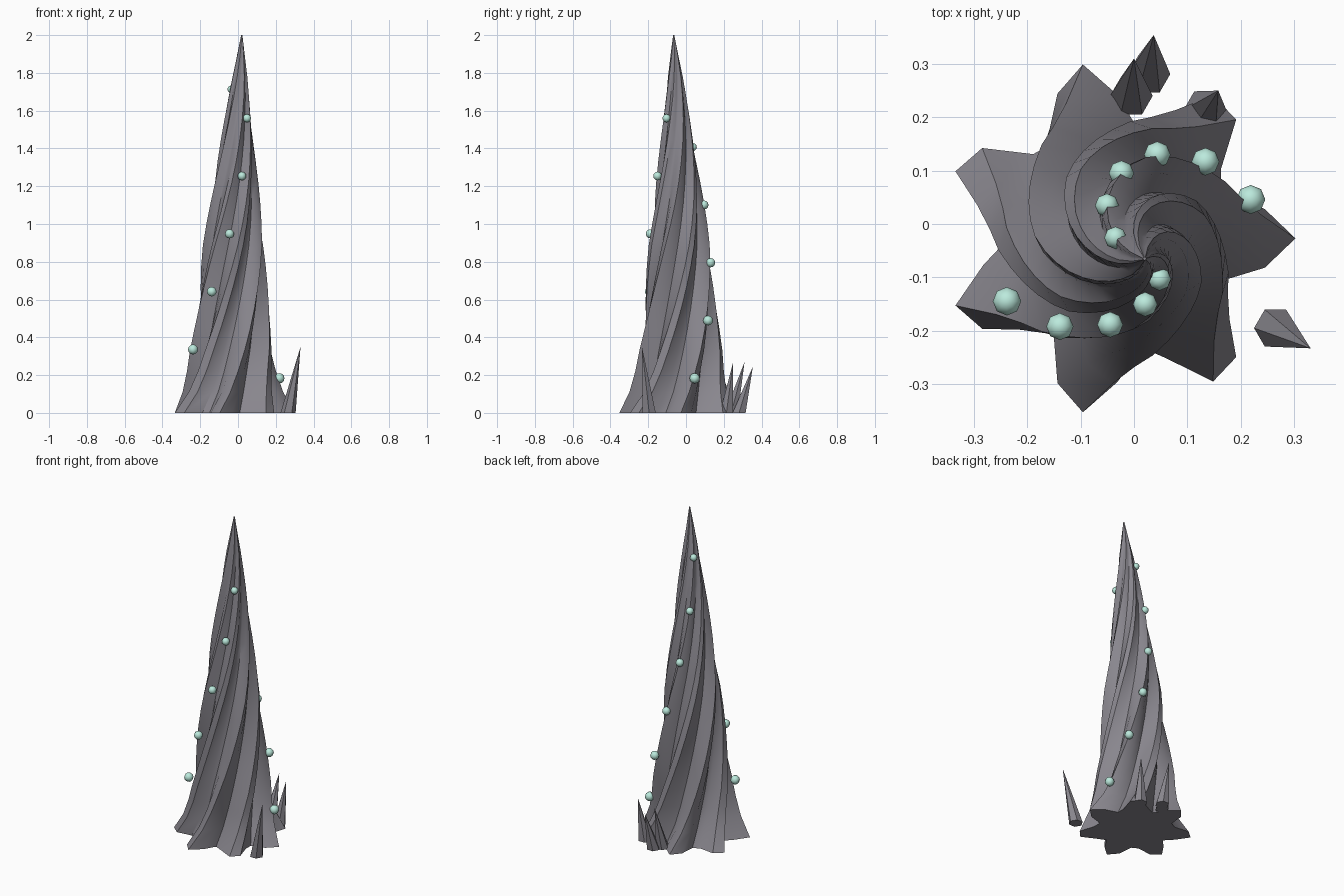
import bpy, bmesh, math
from mathutils import Vector

if "Cube" in bpy.data.objects:
    bpy.data.objects.remove(bpy.data.objects["Cube"])

H, LOBES, SEG, RINGS = 2.0, 7, 32, 18
TWIST = math.radians(84)          # twist per unit of height


def material(name, rgb):
    m = bpy.data.materials.new(name)
    m.diffuse_color = (*rgb, 1)
    m.use_nodes = True
    m.node_tree.nodes["Principled BSDF"].inputs["Base Color"].default_value = m.diffuse_color
    return m


stone = material("stone", (0.25, 0.24, 0.27))
mint = material("mint_glow", (0.5, 0.82, 0.72))


def make_object(name, bm, mat, smooth=None):
    bmesh.ops.recalc_face_normals(bm, faces=bm.faces)
    me = bpy.data.meshes.new(name)
    bm.to_mesh(me)
    bm.free()
    ob = bpy.data.objects.new(name, me)
    bpy.context.collection.objects.link(ob)
    me.materials.append(mat)
    if smooth:
        bpy.ops.object.select_all(action='DESELECT')
        ob.select_set(True)
        bpy.context.view_layer.objects.active = ob
        bpy.ops.object.shade_smooth_by_angle(angle=math.radians(smooth))
    return ob


# Leaning centre line of the spire
def axis(z):
    t = z / H
    return Vector((-0.031 + 0.051 * t * t, -0.027 - 0.038 * t * t, z))


# Mean radius by height: flared foot, slightly bulging taper
PROFILE = [(0, .269), (.11, .222), (.22, .199), (.34, .187), (.45, .175), (.6, .162),
           (.88, .142), (1.22, .104), (1.53, .068), (1.77, .038), (2, .003)]


def radius(z):
    for (z0, r0), (z1, r1) in zip(PROFILE, PROFILE[1:]):
        if z <= z1:
            return r0 + (r1 - r0) * (z - z0) / (z1 - z0)
    return PROFILE[-1][1]


def around(z, r, a):
    return axis(z) + Vector((r * math.cos(a), r * math.sin(a), 0))


# Twisted, seven-ridged spire
bm = bmesh.new()
rings = []
for i in range(RINGS + 1):
    z = H * i / RINGS
    amp = 0.24 * (1 - 0.6 * z / H)
    ring = []
    for k in range(SEG):
        a = math.tau * k / SEG
        r = radius(z) * (1 + amp * math.cos(LOBES * a))
        ring.append(bm.verts.new(around(z, r, a + TWIST * z)))
    rings.append(ring)
for lo, hi in zip(rings, rings[1:]):
    for k in range(SEG):
        n = (k + 1) % SEG
        bm.faces.new((lo[k], lo[n], hi[n], hi[k]))
bm.faces.new(rings[0][::-1])
bm.faces.new(rings[-1])
make_object("spire", bm, stone, 40)

# Small leaning six-sided shards around the foot: base x, y, then tip
SHARDS = [(.265, -.195, (.331, -.233, .35)), (.028, .281, (.037, .354, .245)),
          (-.005, .24, (.0, .31, .27)), (.133, .214, (.158, .25, .27))]
for i, (x, y, tip) in enumerate(SHARDS):
    bm = bmesh.new()
    base = [bm.verts.new((x + .04 * math.cos(math.tau * k / 6),
                          y + .04 * math.sin(math.tau * k / 6), 0)) for k in range(6)]
    top = bm.verts.new(tip)
    for k in range(6):
        bm.faces.new((base[k], base[(k + 1) % 6], top))
    bm.faces.new(base[::-1])
    make_object(f"shard_{i + 1}", bm, stone)

# Beads climbing the spire on two opposite spirals
for i in range(11):
    z = 0.183 + 0.153 * i
    c = around(z, 0.285 - 0.137 * z, math.radians(1) + TWIST * z + math.pi * (i % 2))
    bm = bmesh.new()
    bmesh.ops.create_uvsphere(bm, u_segments=8, v_segments=6, radius=0.028 - 0.004 * z)
    bmesh.ops.translate(bm, verts=bm.verts, vec=c)
    make_object(f"bead_{i + 1}", bm, mint, 60)
